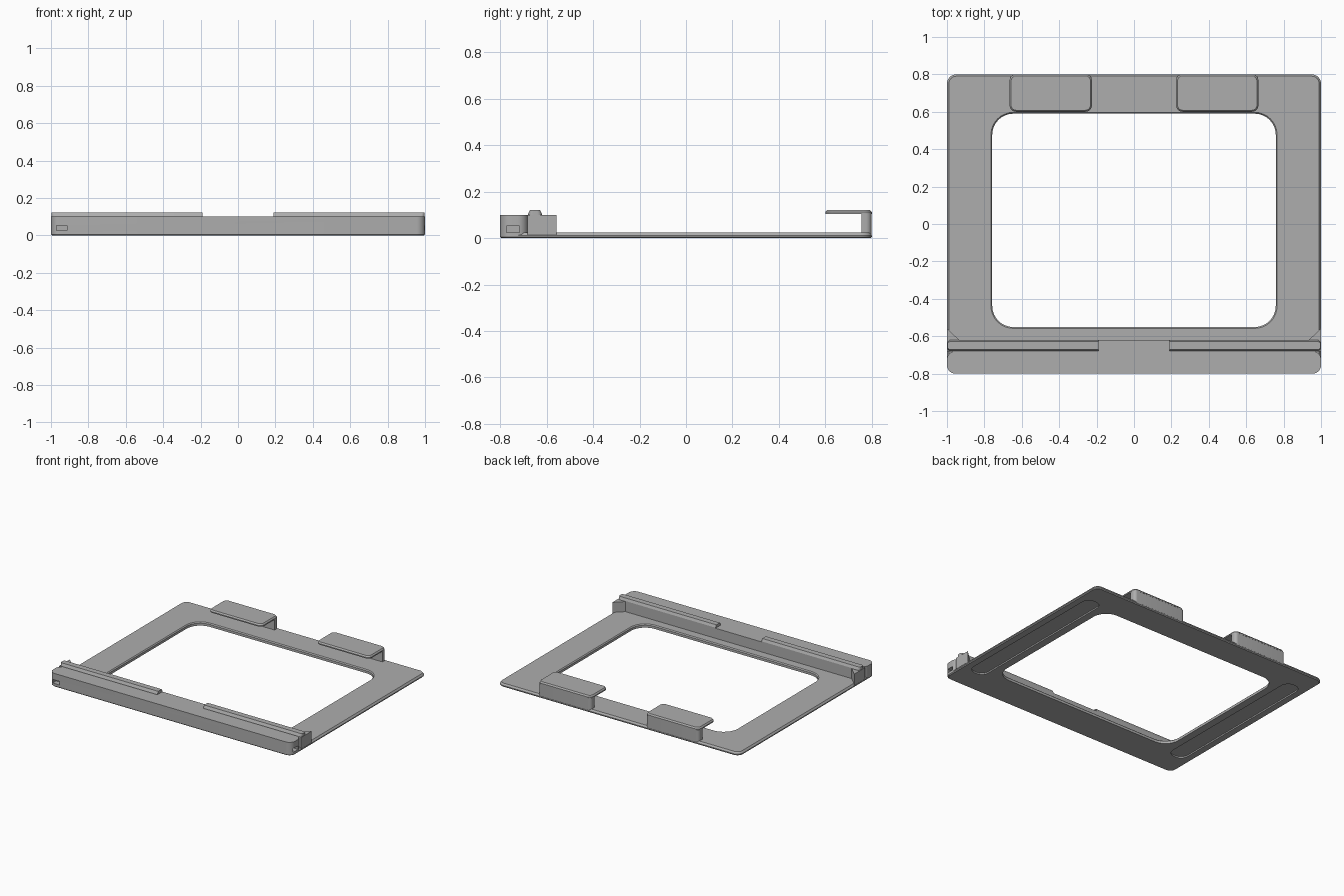
import bpy, bmesh, math

if "Cube" in bpy.data.objects:
    bpy.data.objects.remove(bpy.data.objects["Cube"])

grey = bpy.data.materials.new("plain grey")
grey.diffuse_color = (0.42, 0.42, 0.42, 1)
grey.use_nodes = True
grey.node_tree.nodes["Principled BSDF"].inputs["Base Color"].default_value = grey.diffuse_color


def outline(x0, x1, y0, y1, r, n=8):
    """Rectangle outline with rounded corners, counter-clockwise; r = radii (x1y1, x0y1, x0y0, x1y0)."""
    pts = []
    corners = [(x1, y1, -1, -1), (x0, y1, 1, -1), (x0, y0, 1, 1), (x1, y0, -1, 1)]
    for k, (x, y, sx, sy) in enumerate(corners):
        if r[k] < 0.001:
            pts.append((x, y))
            continue
        for i in range(n + 1):
            a = math.pi / 2 * (k + i / n)
            pts.append((x + sx * r[k] + r[k] * math.cos(a), y + sy * r[k] + r[k] * math.sin(a)))
    return pts


def loft(name, rings, hidden=False):
    """Solid through stacked rings, each a list of 3D points of equal length."""
    bm = bmesh.new()
    loops = [[bm.verts.new(p) for p in ring] for ring in rings]
    for a, b in zip(loops, loops[1:]):
        for i in range(len(a)):
            j = (i + 1) % len(a)
            bm.faces.new((a[i], a[j], b[j], b[i]))
    bm.faces.new(loops[0][::-1])
    bm.faces.new(loops[-1])
    bmesh.ops.recalc_face_normals(bm, faces=bm.faces)
    me = bpy.data.meshes.new(name)
    bm.to_mesh(me)
    bm.free()
    me.materials.append(grey)
    ob = bpy.data.objects.new(name, me)
    bpy.context.collection.objects.link(ob)
    ob.hide_render = hidden
    if hidden:
        ob.hide_viewport = True
    return ob


def slab(name, x0, x1, y0, y1, r, levels, hidden=False):
    """Rounded slab; levels = (inset, z) pairs from bottom to top."""
    if not isinstance(r, tuple):
        r = (r,) * 4
    rings = []
    for d, z in levels:
        rr = tuple(max(q - d, 0.002) if q else 0 for q in r)
        rings.append([(x, y, z) for x, y in outline(x0 + d, x1 - d, y0 + d, y1 - d, rr)])
    return loft(name, rings, hidden)


def cut(target, cutter):
    m = target.modifiers.new("cut", "BOOLEAN")
    m.operation = "DIFFERENCE"
    m.solver = "EXACT"
    m.object = cutter


# Base frame with chamfered rim, window opening and underside recesses
frame = slab("base_frame", -1, 1, -0.8, 0.8, 0.05,
             [(0.006, 0), (0, 0.006), (0, 0.012), (0.01, 0.025)])
cut(frame, slab("window_cutter", -0.765, 0.765, -0.558, 0.597, 0.12,
                [(0.007, -0.02), (0.007, 0.018), (0, 0.025), (0, 0.05)], True))
for s, side in ((-1, "left"), (1, "right")):
    xa, xb = sorted((s * 0.815, s * 0.945))
    cut(frame, slab(side + "_recess_cutter", xa, xb, -0.62, 0.64, 0.06,
                    [(0, -0.02), (0, 0.01)], True))

# Front bar with strap slots
bar = slab("front_bar", -1, 1, -0.8, -0.68, 0.045, [(0.004, 0.002), (0, 0.006), (0, 0.1)])
for k, (x0, x1, y0, y1) in enumerate([(-0.97, -0.915, -0.85, -0.76),
                                      (0.93, 1.05, -0.773, -0.718)]):
    cut(bar, slab("slot_cutter_%d" % k, x0, x1, y0, y1, 0, [(0, 0.025), (0, 0.052)], True))

# Rear wall of the bar, with triangular corner gussets
profile = [(-1, -0.682), (1, -0.682), (1, -0.558), (0.935, -0.62), (-0.935, -0.62), (-1, -0.558)]
loft("bar_rear_wall", [[(x, y, z) for x, y in profile] for z in (0.014, 0.1)])

# Mirrored rails and rear clips
for s, side in ((-1, "left"), (1, "right")):
    xa, xb = sorted((s * 0.19, s * 0.998))
    outer = (0, 0.02, 0.02, 0) if s < 0 else (0.02, 0, 0, 0.02)
    rings = []
    for d, z in ((0, 0.098), (0, 0.104), (0.009, 0.122)):
        pts = outline(xa, xb, -0.68 + d, -0.62 - d, tuple(max(q - d / 2, 0) for q in outer))
        rings.append([(x, y, z) for x, y in pts])
    loft(side + "_rail", rings)

    xa, xb = sorted((s * 0.225, s * 0.665))
    slab(side + "_clip_wall", xa, xb, 0.755, 0.8, (0.025, 0.025, 0, 0),
         [(0.001, 0.012), (0.001, 0.107)])
    slab(side + "_clip_tab", xa, xb, 0.6, 0.8, 0.035,
         [(0, 0.104), (0, 0.112), (0.008, 0.122)])

# Smooth rounded corners, keep edges crisp
for ob in bpy.context.scene.objects:
    if not ob.hide_render:
        bpy.ops.object.select_all(action="DESELECT")
        ob.select_set(True)
        bpy.context.view_layer.objects.active = ob
        bpy.ops.object.shade_smooth_by_angle(angle=math.radians(25))
